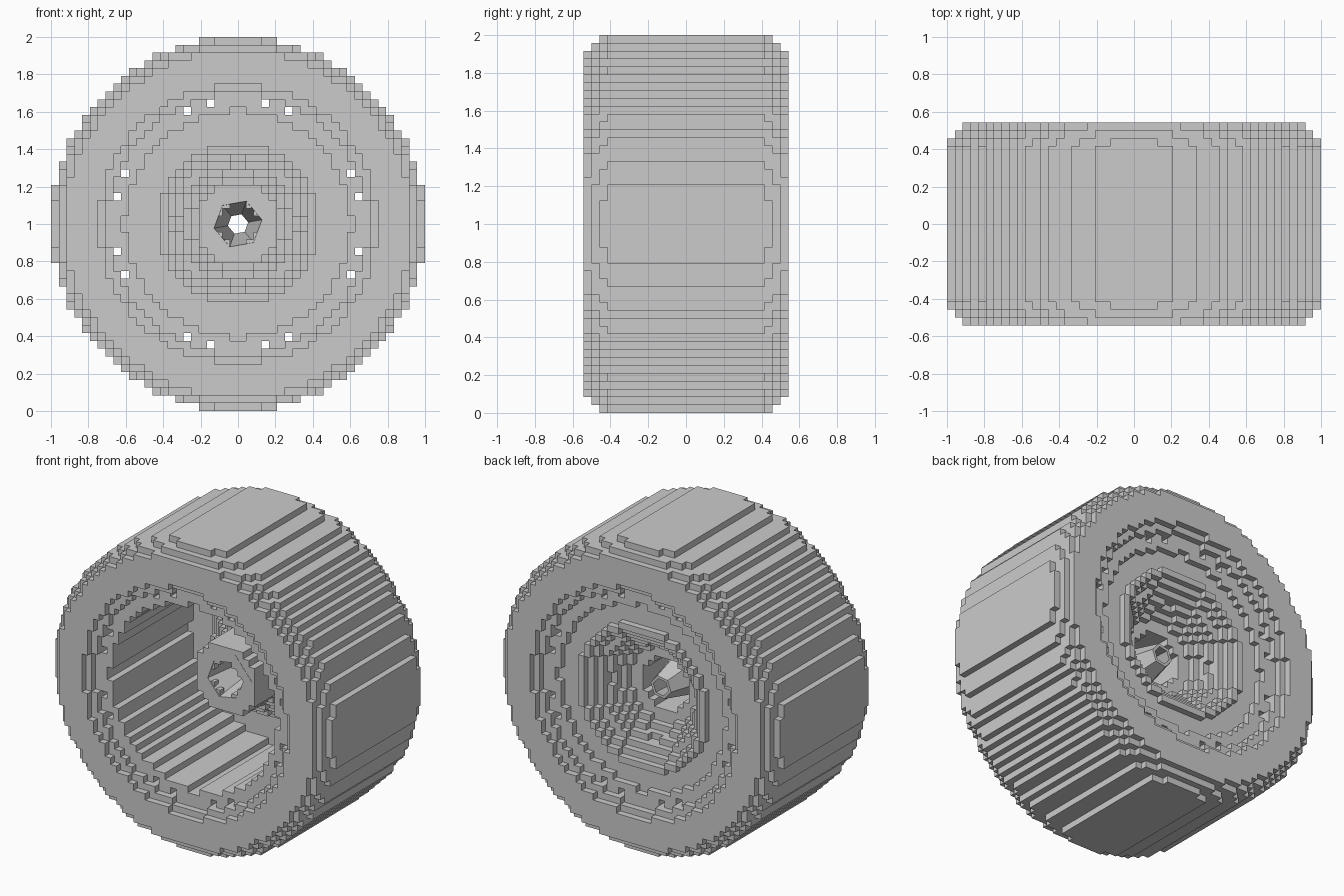
import bpy
import bmesh
import math
from mathutils import Vector

cube = bpy.data.objects.get("Cube")
if cube:
    bpy.data.objects.remove(cube)

CELL = 1 / 24          # edge length of one block
HALF_WIDTH = 13        # blocks from the middle to each side face
RADIUS = 24            # blocks from the axle to the tread

grey = bpy.data.materials.new("light_grey")
grey.use_nodes = True
grey.diffuse_color = (0.6, 0.6, 0.6, 1)
grey.node_tree.nodes["Principled BSDF"].inputs["Base Color"].default_value = grey.diffuse_color


def finish(name, bm):
    mesh = bpy.data.meshes.new(name)
    bm.to_mesh(mesh)
    bm.free()
    mesh.materials.append(grey)
    obj = bpy.data.objects.new(name, mesh)
    bpy.context.collection.objects.link(obj)
    return obj


def block_part(name, inside):
    """Skin every block whose radius and depth satisfy the rule."""
    cells = set()
    for i in range(-RADIUS, RADIUS):
        for k in range(-RADIUS, RADIUS):
            r = math.hypot(i + 0.5, k + 0.5) * CELL
            for j in range(-HALF_WIDTH, HALF_WIDTH):
                if inside(r, (j + 0.5) * CELL):
                    cells.add((i, j, k))
    bm = bmesh.new()
    verts = {}

    def corner(p):
        if p not in verts:
            verts[p] = bm.verts.new((p[0] * CELL, p[1] * CELL, p[2] * CELL + 1))
        return verts[p]

    for cell in cells:
        for axis in range(3):
            u, v = (axis + 1) % 3, (axis + 2) % 3
            for side in (0, 1):
                near = list(cell)
                near[axis] += 2 * side - 1
                if tuple(near) in cells:
                    continue
                loop = []
                for du, dv in ((0, 0), (1, 0), (1, 1), (0, 1)):
                    p = list(cell)
                    p[axis] += side
                    p[u] += du
                    p[v] += dv
                    loop.append(corner(tuple(p)))
                bm.faces.new(loop if side else loop[::-1])
    # Merge the flat areas into large faces
    bmesh.ops.dissolve_limit(bm, angle_limit=0.01, verts=bm.verts[:], edges=bm.edges[:])
    return finish(name, bm)


# Tyre: stepped shoulders outside, stepped bead inside
def tyre_rule(r, y):
    depth = abs(y)
    if depth > 0.5:
        return 0.74 < r < 0.925
    if depth > 0.46:
        return 0.70 < r < 0.965
    if depth > 0.42:
        return 0.664 < r < 0.985
    return 0.664 < r < 1


# Rim barrel, open at the front, with a flat ring closing the back
def rim_rule(r, y):
    barrel = 0.605 < r < 0.66 and abs(y) < 0.46
    plate = 0.44 < r < 0.62 and 0.37 < y < 0.42
    return barrel or plate


# Stepped dish that leads forward from the back ring to the hub
def dish_rule(r, y):
    start = 0.1 + (r - 0.2) * 1.1
    return 0.19 < r < 0.465 and start < y < start + 0.085


# Hub tube with a pierced front cap
def hub_rule(r, y):
    tube = 0.17 < r < 0.215 and -0.12 < y < 0.2
    cap = 0.11 < r < 0.215 and -0.125 < y < -0.08
    return tube or cap


block_part("tyre", tyre_rule)
block_part("rim", rim_rule)
block_part("dish", dish_rule)
block_part("hub", hub_rule)

# Hollow six-sided axle sleeve, tapering towards the back
bm = bmesh.new()
rings = []
for radius, y in ((0.195, -0.13), (0.13, -0.13), (0.055, 0.26), (0.075, 0.26), (0.16, -0.085)):
    ring = []
    for n in range(6):
        a = math.radians(60 * n + 10)
        ring.append(bm.verts.new(Vector((radius * math.cos(a), y, 1 + radius * math.sin(a)))))
    rings.append(ring)
for a, b in zip(rings, rings[1:] + rings[:1]):
    for n in range(6):
        m = (n + 1) % 6
        bm.faces.new((a[n], a[m], b[m], b[n]))
bmesh.ops.recalc_face_normals(bm, faces=bm.faces[:])
finish("axle_sleeve", bm)
